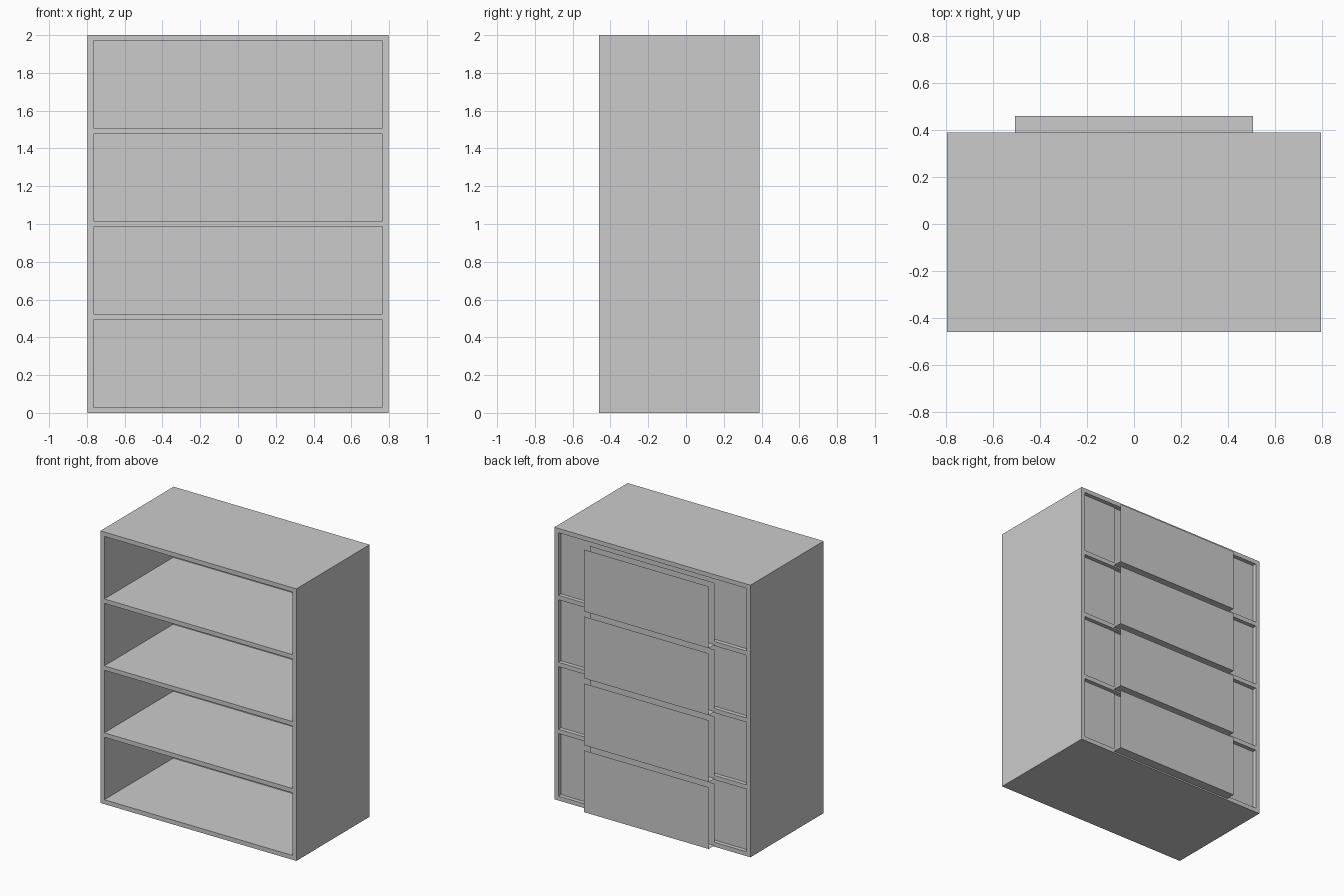
import bpy
import bmesh

cube = bpy.data.objects.get("Cube")
if cube:
    bpy.data.objects.remove(cube, do_unlink=True)

grey = bpy.data.materials.new("plain grey")
grey.use_nodes = True
colour = (0.6, 0.6, 0.6, 1)
grey.diffuse_color = colour
grey.node_tree.nodes["Principled BSDF"].inputs["Base Color"].default_value = colour

W, FRONT, BACK, T = 0.797, -0.46, 0.39, 0.032   # half width, depth ends, board
PITCH = (2 - T) / 4


def finish(name, bm):
    mesh = bpy.data.meshes.new(name)
    bm.to_mesh(mesh)
    bm.free()
    mesh.materials.append(grey)
    obj = bpy.data.objects.new(name, mesh)
    bpy.context.collection.objects.link(obj)
    return obj


def box(name, x, y, z):
    bm = bmesh.new()
    bmesh.ops.create_cube(bm, size=1)
    for v in bm.verts:
        for i, (low, high) in enumerate((x, y, z)):
            v.co[i] = low if v.co[i] < 0 else high
    return finish(name, bm)


def folded_sheet(name, half, profile):
    """Sweep a y-z profile across the width as a thin sheet."""
    bm = bmesh.new()
    rows = [[bm.verts.new((x, y, z)) for x in (half, -half)] for y, z in profile]
    for a, b in zip(rows, rows[1:]):
        bm.faces.new((a[0], a[1], b[1], b[0]))
    return finish(name, bm)


# Outer case
for side, s in (("right", -1), ("left", 1)):
    box(side + "_side", sorted((s * W, s * (W - T))), (FRONT, BACK), (0, 2))
inner = (T - W, W - T)
for i, name in enumerate(("bottom_board", "lower_shelf", "middle_shelf",
                          "upper_shelf", "top_board")):
    box(name, inner, (FRONT, BACK), (i * PITCH, i * PITCH + T))

# Recessed back panels and the raised folded plates behind each bay
for i in range(4):
    z = i * PITCH
    box(f"back_panel_{i + 1}", inner, (BACK - 0.05, BACK - 0.03), (z + T, z + PITCH))
    low, high = z + 0.01, z + PITCH - 0.028
    folded_sheet(f"raised_back_plate_{i + 1}", 0.507,
                 [(BACK + 0.001, high), (BACK + 0.001, low), (0.46, low), (0.46, high)])
